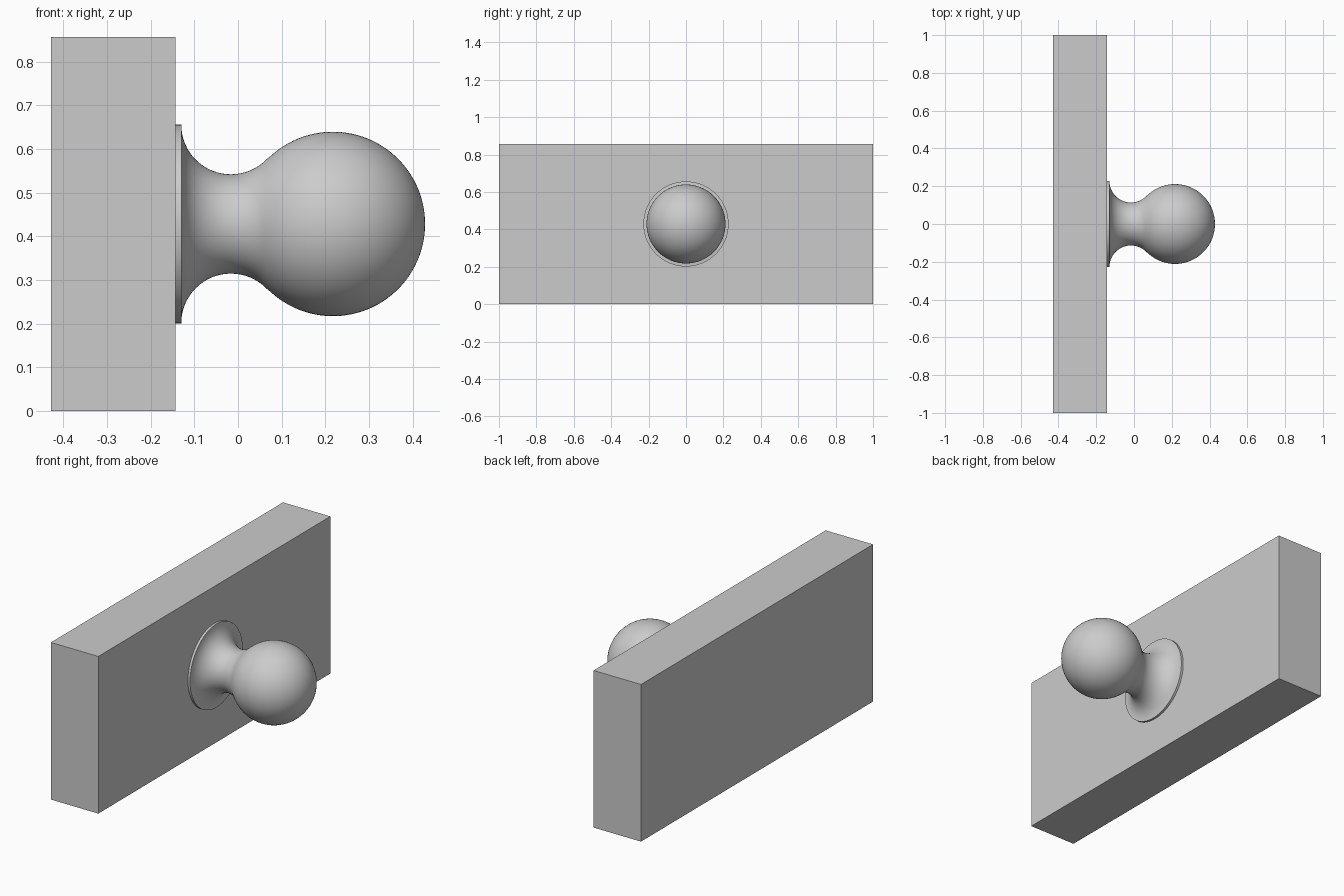
import bpy, bmesh, math
from mathutils import Matrix, Vector

if "Cube" in bpy.data.objects:
    bpy.data.objects.remove(bpy.data.objects["Cube"])

grey = bpy.data.materials.new("light_grey")
grey.diffuse_color = (0.6, 0.6, 0.6, 1)
grey.use_nodes = True
grey.node_tree.nodes["Principled BSDF"].inputs["Base Color"].default_value = grey.diffuse_color

MID_Z = 0.4286          # knob axis height
FACE_X = -0.1429        # board face carrying the knob


def finish(bm, name):
    bmesh.ops.recalc_face_normals(bm, faces=bm.faces)
    mesh = bpy.data.meshes.new(name)
    bm.to_mesh(mesh)
    bm.free()
    mesh.materials.append(grey)
    obj = bpy.data.objects.new(name, mesh)
    bpy.context.collection.objects.link(obj)
    return obj


# Rectangular board
bm = bmesh.new()
bmesh.ops.create_cube(bm, size=1)
bmesh.ops.transform(bm, verts=bm.verts, matrix=Matrix.Translation((-0.2857, 0, MID_Z))
                    @ Matrix.Diagonal((0.2857, 2, 0.8571, 1)))
finish(bm, "board")

# Knob profile (x, radius): flange rim, concave neck, tangent ball
neck_x, neck_c, neck_r = -0.0162, 0.2275, 0.1138
ball_x, ball_r = 0.2174, 0.2112
tangent = math.atan2(neck_c, ball_x - neck_x)
profile = [(FACE_X, 0), (FACE_X, neck_c)]
for i in range(25):
    a = math.pi + (math.pi - tangent) * i / 24
    profile.append((neck_x + neck_r * math.cos(a), neck_c + neck_r * math.sin(a)))
for i in range(1, 41):
    a = (math.pi - tangent) * (1 - i / 40)
    profile.append((ball_x + ball_r * math.cos(a), ball_r * math.sin(a)))

# Spin the profile around the x axis
bm = bmesh.new()
verts = [bm.verts.new((x, 0, MID_Z + r)) for x, r in profile]
edges = [bm.edges.new(pair) for pair in zip(verts, verts[1:])]
bmesh.ops.spin(bm, geom=verts + edges, cent=Vector((0, 0, MID_Z)), axis=(1, 0, 0),
               angle=math.tau, steps=96, use_duplicate=False)
bmesh.ops.remove_doubles(bm, verts=bm.verts, dist=0.0001)
knob = finish(bm, "knob")
bpy.context.view_layer.objects.active = knob
knob.select_set(True)
bpy.ops.object.shade_smooth_by_angle(angle=math.radians(30))
